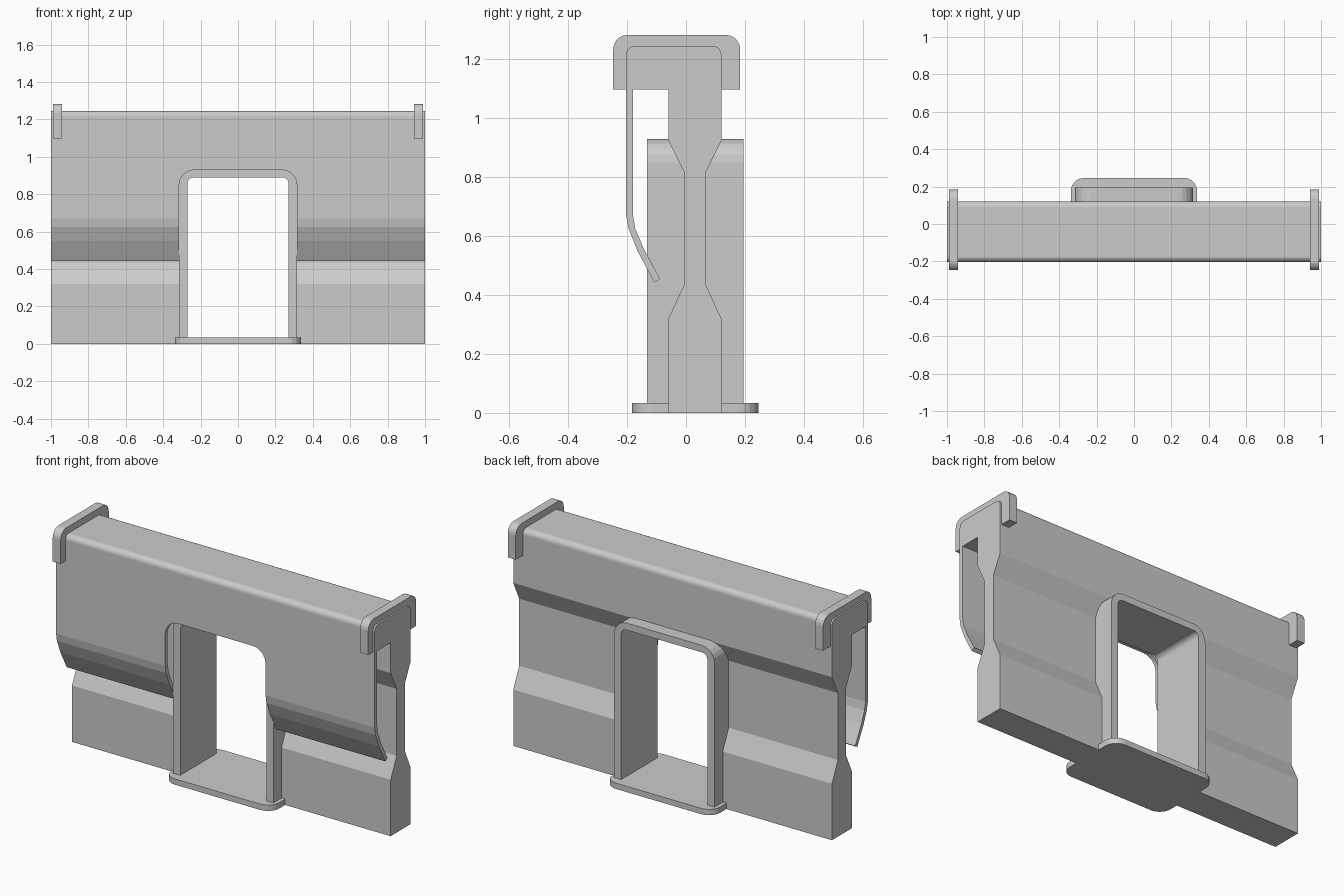
import bpy, bmesh
from math import sin, cos, pi
from mathutils import Vector

old = bpy.data.objects.get("Cube")
if old:
    bpy.data.objects.remove(old, do_unlink=True)

grey = bpy.data.materials.new("plain grey")
grey.use_nodes = True
colour = (0.6, 0.6, 0.6, 1)
grey.diffuse_color = colour
grey.node_tree.nodes["Principled BSDF"].inputs["Base Color"].default_value = colour


def rounded(points, steps=5):
    """Points are (u, v) or (u, v, radius); square corners become arcs."""
    out = []
    for i, p in enumerate(points):
        c = Vector(p[:2])
        if len(p) == 2:
            out.append(c)
            continue
        r = p[2]
        a = (Vector(points[i - 1][:2]) - c).normalized() * r
        b = (Vector(points[(i + 1) % len(points)][:2]) - c).normalized() * r
        for k in range(steps + 1):
            t = k / steps * pi / 2
            out.append(c + a * (1 - sin(t)) + b * (1 - cos(t)))
    return out


def extrude(name, points, axis, start, end):
    """Extrude an outline along x (u=y, v=z), y (u=x, v=z) or z (u=x, v=y)."""
    place = {"x": lambda u, v: (start, u, v),
             "y": lambda u, v: (u, start, v),
             "z": lambda u, v: (u, v, start)}[axis]
    bm = bmesh.new()
    face = bm.faces.new([bm.verts.new(place(*p)) for p in rounded(points)])
    moved = bmesh.ops.extrude_face_region(bm, geom=[face])["geom"]
    shift = Vector([(end - start) * (axis == a) for a in "xyz"])
    bmesh.ops.translate(bm, vec=shift,
                        verts=[g for g in moved if isinstance(g, bmesh.types.BMVert)])
    bmesh.ops.recalc_face_normals(bm, faces=bm.faces[:])
    mesh = bpy.data.meshes.new(name)
    bm.to_mesh(mesh)
    bm.free()
    mesh.materials.append(grey)
    obj = bpy.data.objects.new(name, mesh)
    bpy.context.collection.objects.link(obj)
    return obj


# Pinched wall with a top rail and a hanging front flap, in one section
section = [
    (-0.06, 0), (0.12, 0), (0.12, 0.32), (0.067, 0.435), (0.067, 0.815),
    (0.12, 0.925), (0.12, 1.245, 0.03), (-0.203, 1.245, 0.03),
    (-0.203, 0.67), (-0.195, 0.625), (-0.165, 0.55), (-0.107, 0.442),
    (-0.088, 0.455), (-0.145, 0.56), (-0.172, 0.625), (-0.18, 0.67),
    (-0.18, 1.097), (-0.06, 1.097), (-0.06, 0.925), (-0.006, 0.815),
    (-0.006, 0.435), (-0.06, 0.32)]
body = extrude("wall_and_flap", section, "x", -1, 1)

# Doorway cut through wall and flap
cutter = extrude("doorway_cutter",
                 [(-0.315, -0.1), (0.315, -0.1), (0.315, 0.93, 0.08), (-0.315, 0.93, 0.08)],
                 "y", -0.5, 0.5)
cutter.hide_render = True
cutter.hide_viewport = True
cut = body.modifiers.new("doorway", "BOOLEAN")
cut.operation = "DIFFERENCE"
cut.solver = "EXACT"
cut.object = cutter

# Rounded door frame lining the cut
extrude("door_frame",
        [(-0.315, 0), (-0.27, 0), (-0.27, 0.89, 0.03), (0.27, 0.89, 0.03), (0.27, 0),
         (0.315, 0), (0.315, 0.93, 0.08), (-0.315, 0.93, 0.08)],
        "y", -0.132, 0.195)

# Foot plate under the doorway
x, front, back, r = 0.338, -0.183, 0.246, 0.07
extrude("foot_plate", [(-x, front, r), (x, front, r), (x, back, r), (-x, back, r)],
        "z", 0, 0.033)

# Saddle clips over both ends of the rail
clip = [(-0.247, 1.097), (-0.203, 1.097), (-0.203, 1.245, 0.03), (0.12, 1.245, 0.03),
        (0.12, 1.097), (0.184, 1.097), (0.184, 1.283, 0.05), (-0.247, 1.283, 0.05)]
for side, name in ((1, "left_clip"), (-1, "right_clip")):
    extrude(name, clip, "x", side * 0.94, side * 0.99)
